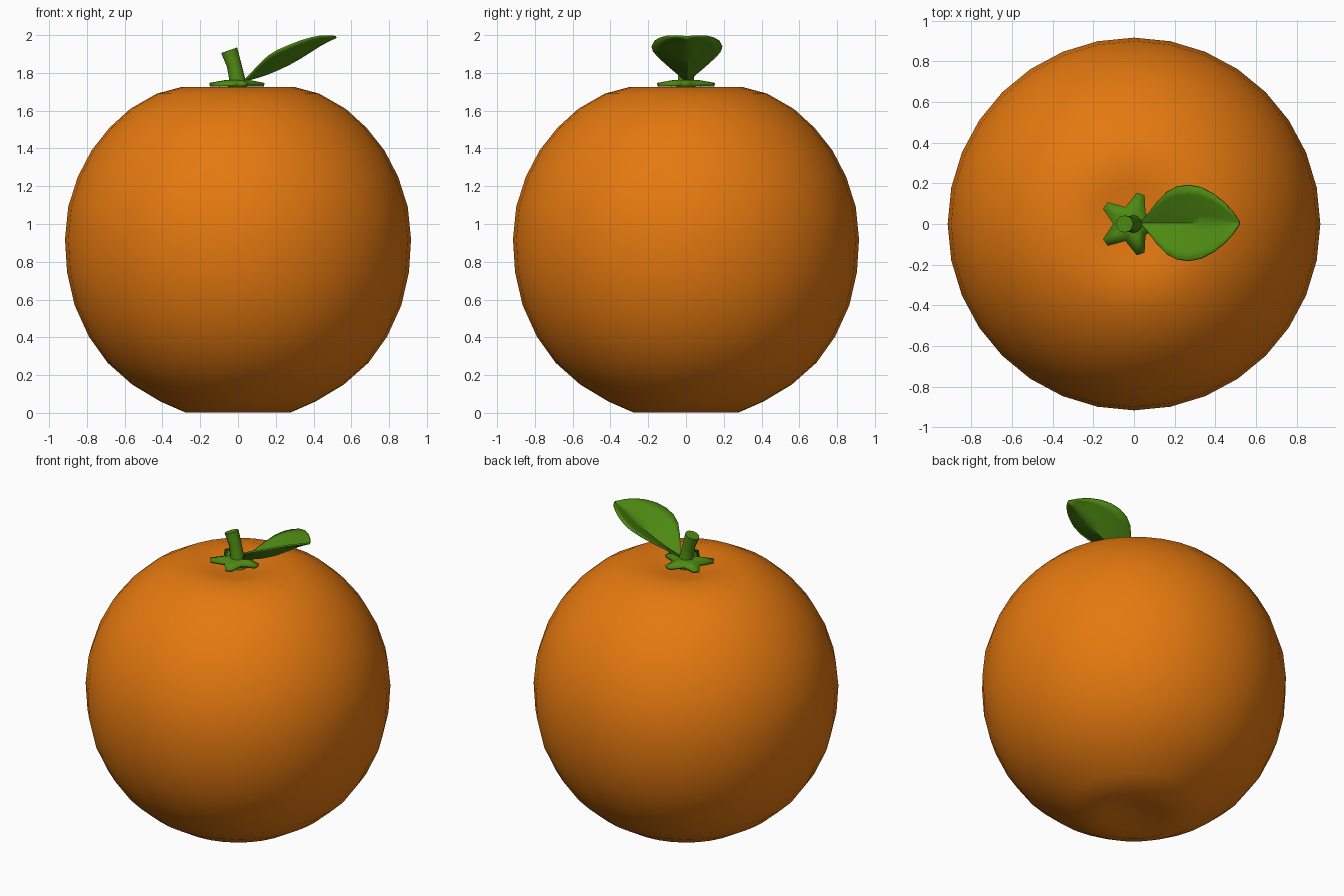
import bpy, bmesh, math
from mathutils import Vector

if "Cube" in bpy.data.objects:
    bpy.data.objects.remove(bpy.data.objects["Cube"])


def make_material(name, colour):
    mat = bpy.data.materials.new(name)
    mat.use_nodes = True
    mat.diffuse_color = colour
    mat.node_tree.nodes["Principled BSDF"].inputs["Base Color"].default_value = colour
    return mat


orange = make_material("orange_peel", (0.78, 0.19, 0.005, 1))
green = make_material("leaf_green", (0.075, 0.25, 0.006, 1))


def finish(name, bm, mat, angle, thickness=0):
    bmesh.ops.remove_doubles(bm, verts=bm.verts, dist=0.0005)
    bmesh.ops.recalc_face_normals(bm, faces=bm.faces)
    mesh = bpy.data.meshes.new(name)
    bm.to_mesh(mesh)
    bm.free()
    mesh.materials.append(mat)
    obj = bpy.data.objects.new(name, mesh)
    bpy.context.collection.objects.link(obj)
    if thickness:
        mod = obj.modifiers.new("thickness", "SOLIDIFY")
        mod.thickness = thickness
        mod.offset = 0
    bpy.ops.object.select_all(action="DESELECT")
    obj.select_set(True)
    bpy.context.view_layer.objects.active = obj
    bpy.ops.object.shade_smooth_by_angle(angle=math.radians(angle))
    return obj


def skin(bm, rows, closed):
    """Bridge equal rows of points with quads."""
    grid = [[bm.verts.new(p) for p in row] for row in rows]
    for a, b in zip(grid, grid[1:]):
        n = len(a)
        for i in range(n if closed else n - 1):
            j = (i + 1) % n
            bm.faces.new((a[i], a[j], b[j], b[i]))
    return grid


def ring(radius, z, count, x=0.0, tilt=0.0):
    pts = []
    for i in range(count):
        a = math.tau * i / count
        dx = radius * math.cos(a)
        pts.append((x + dx, radius * math.sin(a), z + dx * tilt))
    return pts


# Fruit: round lathe with shallow dimples at both poles
profile = [(0.001, 0.035), (0.09, 0.03), (0.18, 0.015), (0.28, 0.003),
           (0.41, 0.06), (0.56, 0.15), (0.69, 0.265), (0.79, 0.405),
           (0.865, 0.57), (0.905, 0.745), (0.916, 0.92), (0.899, 1.09),
           (0.848, 1.25), (0.775, 1.39), (0.68, 1.51), (0.57, 1.61),
           (0.43, 1.69), (0.3, 1.725), (0.19, 1.713), (0.1, 1.7), (0.001, 1.695)]
bm = bmesh.new()
grid = skin(bm, [ring(r, z, 32) for r, z in profile], True)
bm.faces.new(grid[0])
bm.faces.new(grid[-1])
finish("fruit_body", bm, orange, 60)

# Calyx: five blunt points around the stem
outline = []
for i in range(5):
    for offset, r, z in ((-7, 0.155, 1.738), (7, 0.155, 1.738), (36, 0.085, 1.735)):
        a = math.radians(72 * i + offset)
        outline.append(Vector((r * math.cos(a) - 0.015, r * math.sin(a), z)))
inner = [Vector((p.x * 0.45, p.y * 0.45, 1.753)) for p in outline]
bm = bmesh.new()
grid = skin(bm, [outline, inner], True)
bm.faces.new(grid[-1])
finish("calyx", bm, green, 40, 0.018)

# Stem: short leaning peg, flared at the base, cut square to its axis
bm = bmesh.new()
grid = skin(bm, [ring(0.055, 1.7, 12, 0.0), ring(0.042, 1.77, 12, -0.005, 0.1),
                 ring(0.038, 1.84, 12, -0.02, 0.25),
                 ring(0.042, 1.92, 12, -0.047, 0.35)], True)
bm.faces.new(grid[0])
bm.faces.new(grid[-1])
finish("stem", bm, green, 40)

# Leaf: stations of x, half width, midrib height and edge height
stations = [(0.03, 0.006, 1.755, 1.757), (0.06, 0.035, 1.766, 1.785),
            (0.11, 0.1, 1.78, 1.84), (0.16, 0.152, 1.797, 1.887),
            (0.21, 0.178, 1.818, 1.918), (0.27, 0.186, 1.846, 1.944),
            (0.33, 0.174, 1.88, 1.967), (0.39, 0.142, 1.918, 1.985),
            (0.44, 0.103, 1.95, 1.994), (0.485, 0.056, 1.973, 1.995),
            (0.52, 0.005, 1.99, 1.991)]
steps = [i / 4 for i in range(-4, 5)]
bm = bmesh.new()
skin(bm, [[(x, w * t + 0.005, mid + (edge - mid) * abs(t) ** 0.95) for t in steps]
          for x, w, mid, edge in stations], False)
finish("leaf", bm, green, 50, 0.01)
